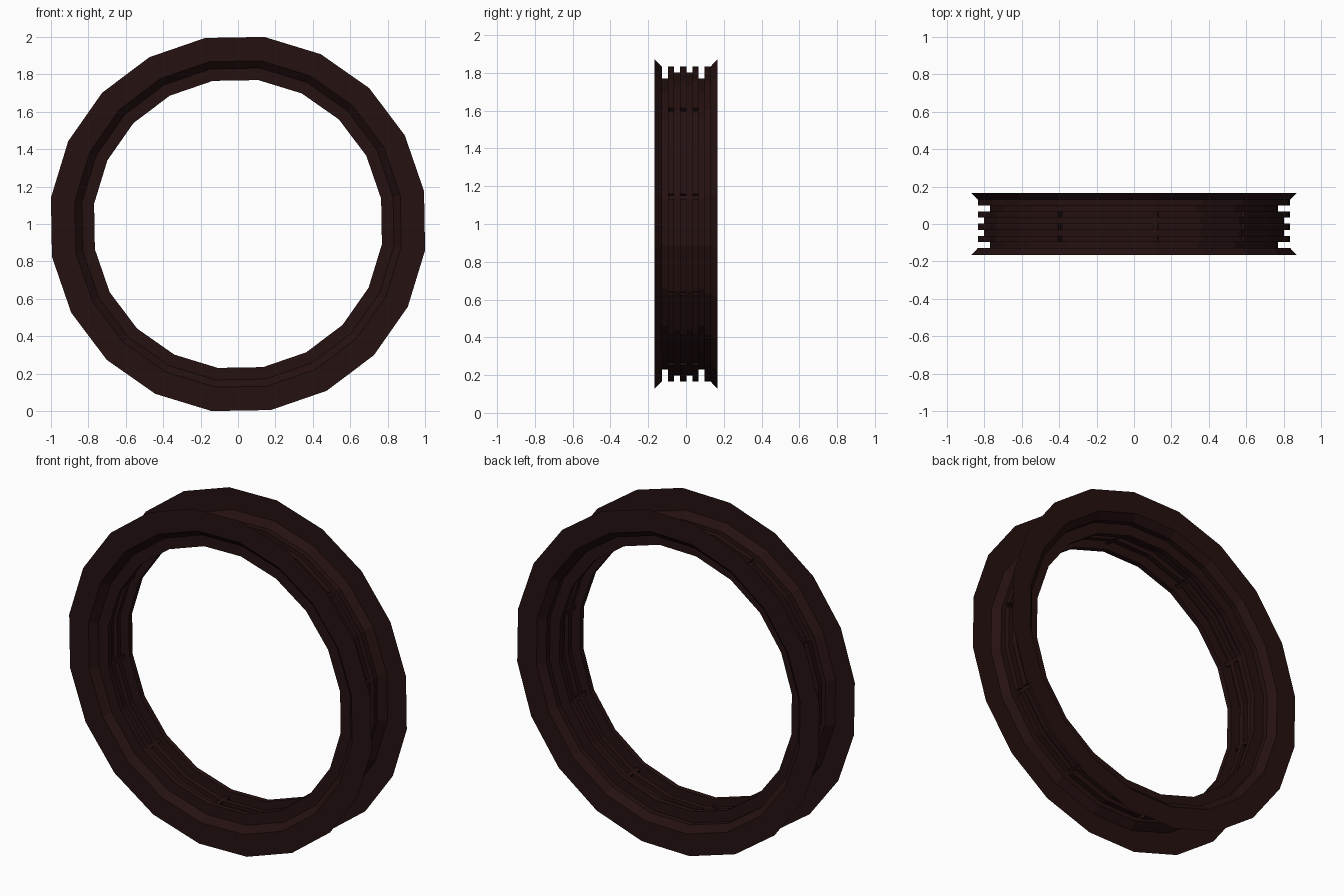
import bpy, bmesh, math

if "Cube" in bpy.data.objects:
    bpy.data.objects.remove(bpy.data.objects["Cube"])

# one dark maroon rubber colour
mat = bpy.data.materials.new("dark_maroon")
mat.diffuse_color = (0.019, 0.0055, 0.0055, 1)
mat.use_nodes = True
mat.node_tree.nodes["Principled BSDF"].inputs["Base Color"].default_value = mat.diffuse_color

SIDES, START, CENTRE = 20, 10, 1.0
OUT, LIP, TOP, MID, LOW = 1.01, 0.881, 0.842, 0.81, 0.777

# corrugated cross-section: (y, radius, is_tooth_top)
profile = [(-.167, OUT, 0), (-.167, LIP, 0), (-.128, TOP, 0), (-.128, LOW, 0),
           (-.096, LOW, 0), (-.096, TOP, 1), (-.063, TOP, 1), (-.063, MID, 0),
           (-.031, MID, 0), (-.031, TOP, 1), (.002, TOP, 1), (.002, MID, 0),
           (.034, MID, 0), (.034, TOP, 1), (.066, TOP, 1), (.066, LOW, 0),
           (.098, LOW, 0), (.098, TOP, 0), (.130, TOP, 0), (.167, LIP, 0),
           (.167, OUT, 0)]

# columns round the ring: (angle, notched); every second corner cuts the teeth
step = 360 / SIDES
notch = 0.85
columns = []
for k in range(SIDES):
    a = START + k * step
    if k % 2 == 0:
        columns += [(a - notch, 0), (a - notch, 1), (a, 1), (a + notch, 1), (a + notch, 0)]
    else:
        columns.append((a, 0))


def chord(angle):
    """Factor that keeps a point on the flat side of the polygon."""
    off = (angle - START) % step - step / 2
    return math.cos(math.radians(step / 2)) / math.cos(math.radians(off))


bm = bmesh.new()
grid = []
for ang, cut in columns:
    t = math.radians(ang)
    col = []
    for y, r, tooth in profile:
        rr = (MID if cut and tooth else r) * chord(ang)
        col.append(bm.verts.new((rr * math.cos(t), y, CENTRE + rr * math.sin(t))))
    grid.append(col)
for i, a in enumerate(grid):
    b = grid[(i + 1) % len(grid)]
    for j in range(len(profile) - 1):
        bm.faces.new((a[j], a[j + 1], b[j + 1], b[j]))
bmesh.ops.remove_doubles(bm, verts=bm.verts, dist=0.0005)
bmesh.ops.dissolve_degenerate(bm, edges=bm.edges, dist=0.0005)
bmesh.ops.recalc_face_normals(bm, faces=bm.faces)

mesh = bpy.data.meshes.new("grooved_ring")
bm.to_mesh(mesh)
bm.free()
mesh.materials.append(mat)
ring = bpy.data.objects.new("grooved_ring", mesh)
bpy.context.collection.objects.link(ring)
